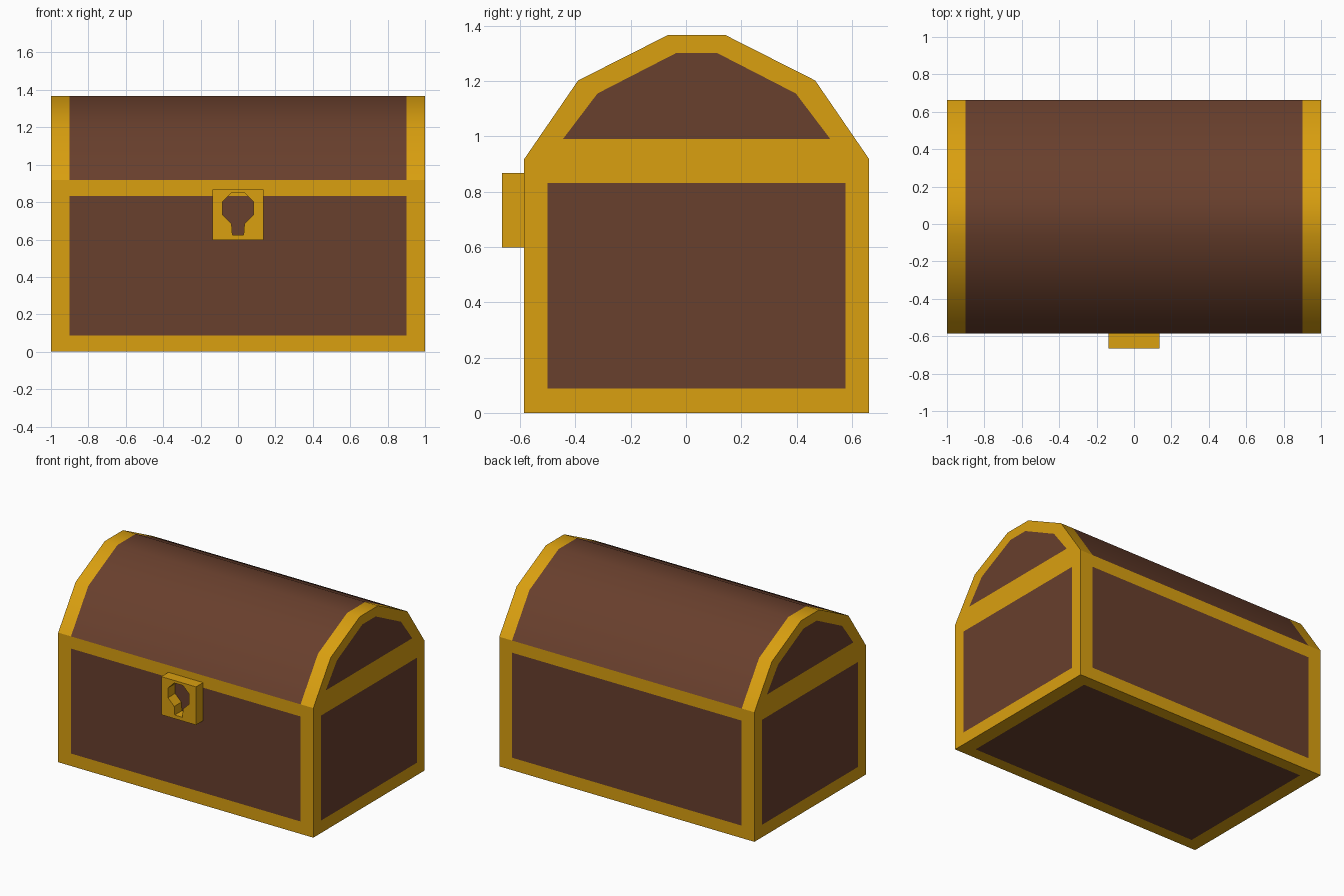
import bpy, bmesh, math

if "Cube" in bpy.data.objects:
    bpy.data.objects.remove(bpy.data.objects["Cube"])

X, XI = 1.0, 0.9                    # half length, inner half length of panels
Y0, Y1 = -0.585, 0.662              # front and back
YI0, YI1 = -0.5, 0.577
Z1, ZI0, ZI1 = 0.918, 0.088, 0.832  # body height, panel bottom and top
GOLD, WOOD = 0, 1


def material(name, rgb):
    m = bpy.data.materials.new(name)
    m.diffuse_color = (*rgb, 1)
    m.use_nodes = True
    m.node_tree.nodes["Principled BSDF"].inputs["Base Color"].default_value = m.diffuse_color
    return m


gold = material("gold_trim", (0.70, 0.35, 0.005))
wood = material("dark_wood", (0.14, 0.05, 0.026))


def face(bm, pts, mat, smooth=False):
    f = bm.faces.new([bm.verts.new(p) for p in pts])
    f.material_index = mat
    f.smooth = smooth


def framed(bm, outer, inner, to3d):
    """Gold border between two matching outlines, with a flush wood panel inside."""
    o, i = [to3d(*p) for p in outer], [to3d(*p) for p in inner]
    for k in range(len(o)):
        n = (k + 1) % len(o)
        face(bm, (o[k], o[n], i[n], i[k]), GOLD)
    face(bm, i, WOOD)


def rect(a0, a1, b0, b1):
    return [(a0, b0), (a1, b0), (a1, b1), (a0, b1)]


def finish(bm, name):
    bmesh.ops.remove_doubles(bm, verts=bm.verts, dist=1e-4)
    bmesh.ops.recalc_face_normals(bm, faces=bm.faces)
    me = bpy.data.meshes.new(name)
    bm.to_mesh(me)
    bm.free()
    me.materials.append(gold)
    me.materials.append(wood)
    ob = bpy.data.objects.new(name, me)
    bpy.context.collection.objects.link(ob)
    return ob


# Body: four framed walls and a framed floor
bm = bmesh.new()
for y in (Y0, Y1):
    framed(bm, rect(-X, X, 0, Z1), rect(-XI, XI, ZI0, ZI1), lambda a, b: (a, y, b))
for x in (-X, X):
    framed(bm, rect(Y0, Y1, 0, Z1), rect(YI0, YI1, ZI0, ZI1), lambda a, b: (x, a, b))
framed(bm, rect(-X, X, Y0, Y1), rect(-XI, XI, YI0, YI1), lambda a, b: (a, b, 0))
finish(bm, "chest_body")

# Lid: faceted arch swept along x, with framed ends
arch = [(Y0, Z1), (-0.39, 1.202), (-0.064, 1.367), (0.141, 1.367), (0.467, 1.202), (Y1, Z1)]
arch_in = [(-0.445, 0.99), (-0.32, 1.155), (-0.036, 1.301), (0.113, 1.301), (0.397, 1.155), (0.522, 0.99)]
bm = bmesh.new()
for (ya, za), (yb, zb) in zip(arch, arch[1:]):
    for xa, xb, mat in ((-X, -XI, GOLD), (-XI, XI, WOOD), (XI, X, GOLD)):
        face(bm, ((xa, ya, za), (xb, ya, za), (xb, yb, zb), (xa, yb, zb)), mat, True)
for x in (-X, X):
    framed(bm, arch, arch_in, lambda a, b: (x, a, b))
lid = finish(bm, "chest_lid")
lid.select_set(True)
bpy.context.view_layer.objects.active = lid
bpy.ops.object.shade_smooth_by_angle(angle=math.radians(40))

# Lock plate: square outline with a keyhole cut through, extruded
R, CZ = 0.09, 0.767
octagon = [(R * math.cos(t), CZ + R * math.sin(t))
           for t in (math.radians(-67.5 + 45 * k) for k in range(8))]
keyhole = octagon[:7] + [octagon[7], (-0.03, 0.624), (0.03, 0.624)]
cu = bpy.data.curves.new("lock_outline", 'CURVE')
cu.dimensions, cu.fill_mode, cu.extrude = '2D', 'BOTH', 0.04
for pts in (rect(-0.136, 0.136, 0.598, 0.868), keyhole):
    sp = cu.splines.new('POLY')
    sp.points.add(len(pts) - 1)
    for p, (a, b) in zip(sp.points, pts):
        p.co = (a, b, 0, 1)
    sp.use_cyclic_u = True
cu.materials.append(gold)
lock = bpy.data.objects.new("lock_plate", cu)
bpy.context.collection.objects.link(lock)
lock.rotation_euler.x = math.radians(90)
lock.location.y = Y0 - 0.04
bpy.ops.object.select_all(action='DESELECT')
lock.select_set(True)
bpy.context.view_layer.objects.active = lock
bpy.ops.object.convert(target='MESH')
bpy.ops.object.shade_flat()
